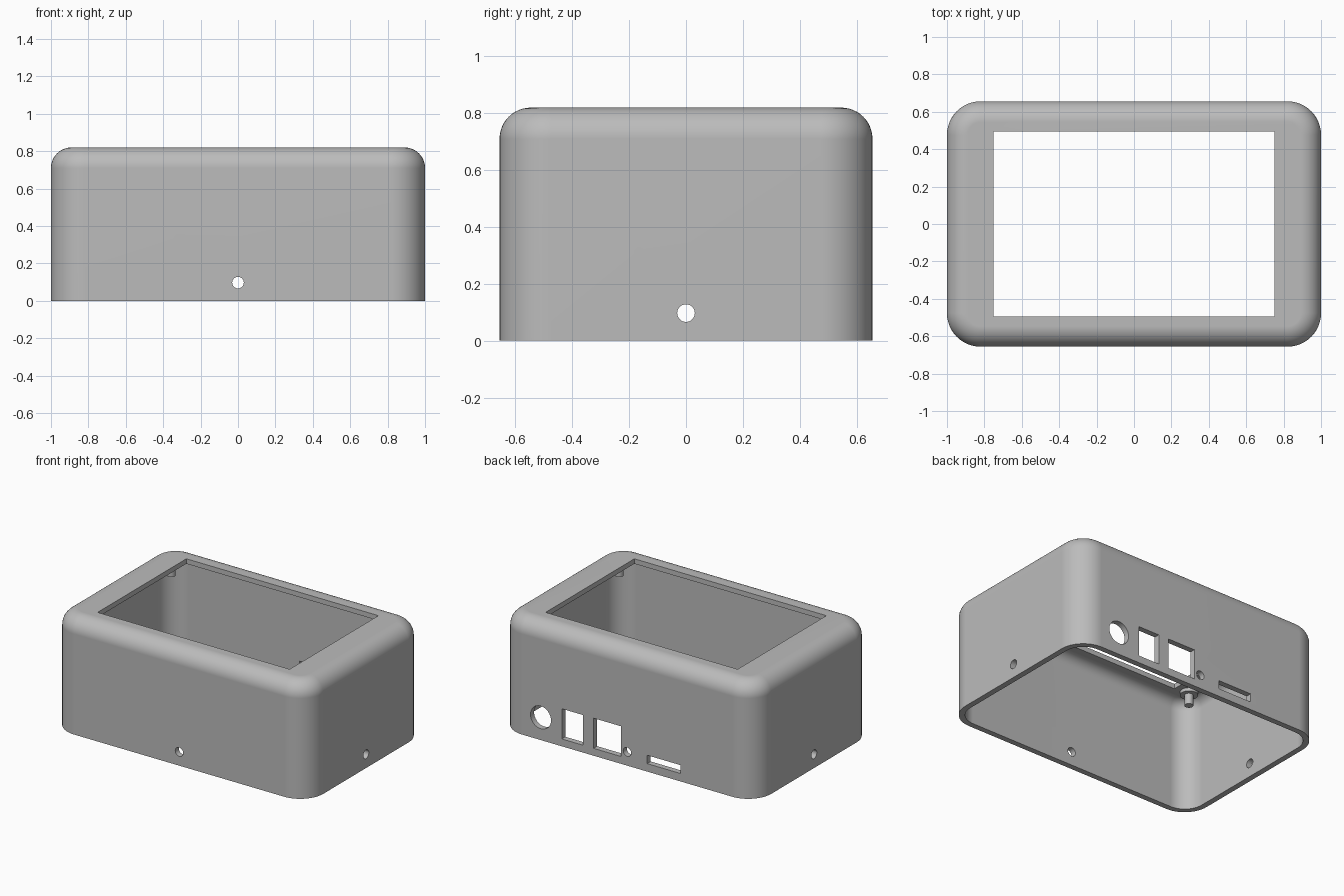
import bpy, bmesh
from math import cos, sin, pi, radians
from mathutils import Matrix

old = bpy.data.objects.get("Cube")
if old:
    bpy.data.objects.remove(old, do_unlink=True)

HX, HY, H = 1.0, 0.656, 0.82      # half width, half depth, height
WALL, CEILING = 0.04, 0.035
CORNER, FILLET = 0.18, 0.11

grey = bpy.data.materials.new("light grey plastic")
grey.use_nodes = True
colour = (0.5, 0.5, 0.5, 1)
grey.diffuse_color = colour
grey.node_tree.nodes["Principled BSDF"].inputs["Base Color"].default_value = colour


def finish(name, bm):
    bmesh.ops.recalc_face_normals(bm, faces=bm.faces)
    mesh = bpy.data.meshes.new(name)
    bm.to_mesh(mesh)
    bm.free()
    obj = bpy.data.objects.new(name, mesh)
    mesh.materials.append(grey)
    bpy.context.collection.objects.link(obj)
    return obj


def activate(obj):
    bpy.ops.object.select_all(action='DESELECT')
    obj.select_set(True)
    bpy.context.view_layer.objects.active = obj


def rounded_block(name, hx, hy, r, fillet, bottom, top, steps=12):
    """Block with round plan corners and a filleted top edge."""
    bm = bmesh.new()
    levels = [(0, bottom)]
    for i in range(steps + 1):
        a = i / steps * pi / 2
        levels.append((fillet * (1 - cos(a)), top - fillet * (1 - sin(a))))
    rings = []
    for inset, z in levels:
        ring = []
        for q, (sx, sy) in enumerate([(1, 1), (-1, 1), (-1, -1), (1, -1)]):
            for i in range(steps + 1):
                a = (q + i / steps) * pi / 2
                ring.append(bm.verts.new((sx * (hx - r) + (r - inset) * cos(a),
                                          sy * (hy - r) + (r - inset) * sin(a), z)))
        rings.append(ring)
    for low, high in zip(rings, rings[1:]):
        for i in range(len(low)):
            j = (i + 1) % len(low)
            bm.faces.new((low[i], low[j], high[j], high[i]))
    bm.faces.new(rings[0])
    bm.faces.new(rings[-1])
    return finish(name, bm)


def box(name, x0, x1, y0, y1, z0, z1):
    bm = bmesh.new()
    place = Matrix.Translation(((x0 + x1) / 2, (y0 + y1) / 2, (z0 + z1) / 2))
    bmesh.ops.create_cube(bm, size=1, matrix=place @ Matrix.Diagonal((x1 - x0, y1 - y0, z1 - z0, 1)))
    return finish(name, bm)


def cylinder(name, centre, radius, length, axis='Z'):
    bm = bmesh.new()
    turn = {'X': Matrix.Rotation(pi / 2, 4, 'Y'), 'Y': Matrix.Rotation(pi / 2, 4, 'X'),
            'Z': Matrix.Identity(4)}[axis]
    bmesh.ops.create_cone(bm, cap_ends=True, segments=32, radius1=radius, radius2=radius,
                          depth=length, matrix=Matrix.Translation(centre) @ turn)
    return finish(name, bm)


def cut(obj, cutter):
    cutter.hide_render = True
    mod = obj.modifiers.new("cut", 'BOOLEAN')
    mod.operation, mod.solver, mod.object = 'DIFFERENCE', 'EXACT', cutter
    activate(obj)
    bpy.ops.object.modifier_apply(modifier=mod.name)
    bpy.data.objects.remove(cutter, do_unlink=True)


# Hollow case, open underneath
case = rounded_block("case_shell", HX, HY, CORNER, FILLET, 0, H)
cut(case, rounded_block("cavity_cutter", HX - WALL, HY - WALL, CORNER - WALL,
                        FILLET - WALL, -0.1, H - CEILING))

# Screen opening in the top
cut(case, box("window_cutter", -0.75, 0.75, -0.495, 0.495, 0.7, 1))

# Screw holes in the middle of all four walls
cut(case, cylinder("side_hole_cutter", (0, 0, 0.097), 0.031, 3, 'X'))
cut(case, cylinder("front_hole_cutter", (0, 0, 0.097), 0.031, 3, 'Y'))

# Connector openings in the back wall
cut(case, cylinder("round_port_cutter", (0.675, HY, 0.16), 0.08, 0.3, 'Y'))
for x0, x1, z0, z1 in [(0.345, 0.51, 0.052, 0.265), (0.05, 0.263, 0.052, 0.265),
                       (-0.418, -0.156, 0.056, 0.115)]:
    cut(case, box("port_cutter", x0, x1, HY - 0.15, HY + 0.15, z0, z1))

# Screen mounts: a short boss with a thinner pin below it at each corner
parts = [case]
for sx, side in ((1, "left"), (-1, "right")):
    for sy, end in ((-1, "front"), (1, "back")):
        x, y = sx * 0.85, sy * 0.47
        parts.append(cylinder(f"{end}_{side}_mount_boss", (x, y, 0.777), 0.058, 0.03))
        parts.append(cylinder(f"{end}_{side}_mount_pin", (x, y, 0.727), 0.028, 0.08))

for part in parts:
    activate(part)
    bpy.ops.object.shade_smooth_by_angle(angle=radians(30))
    weighted = part.modifiers.new("even_shading", 'WEIGHTED_NORMAL')
    weighted.keep_sharp = True
